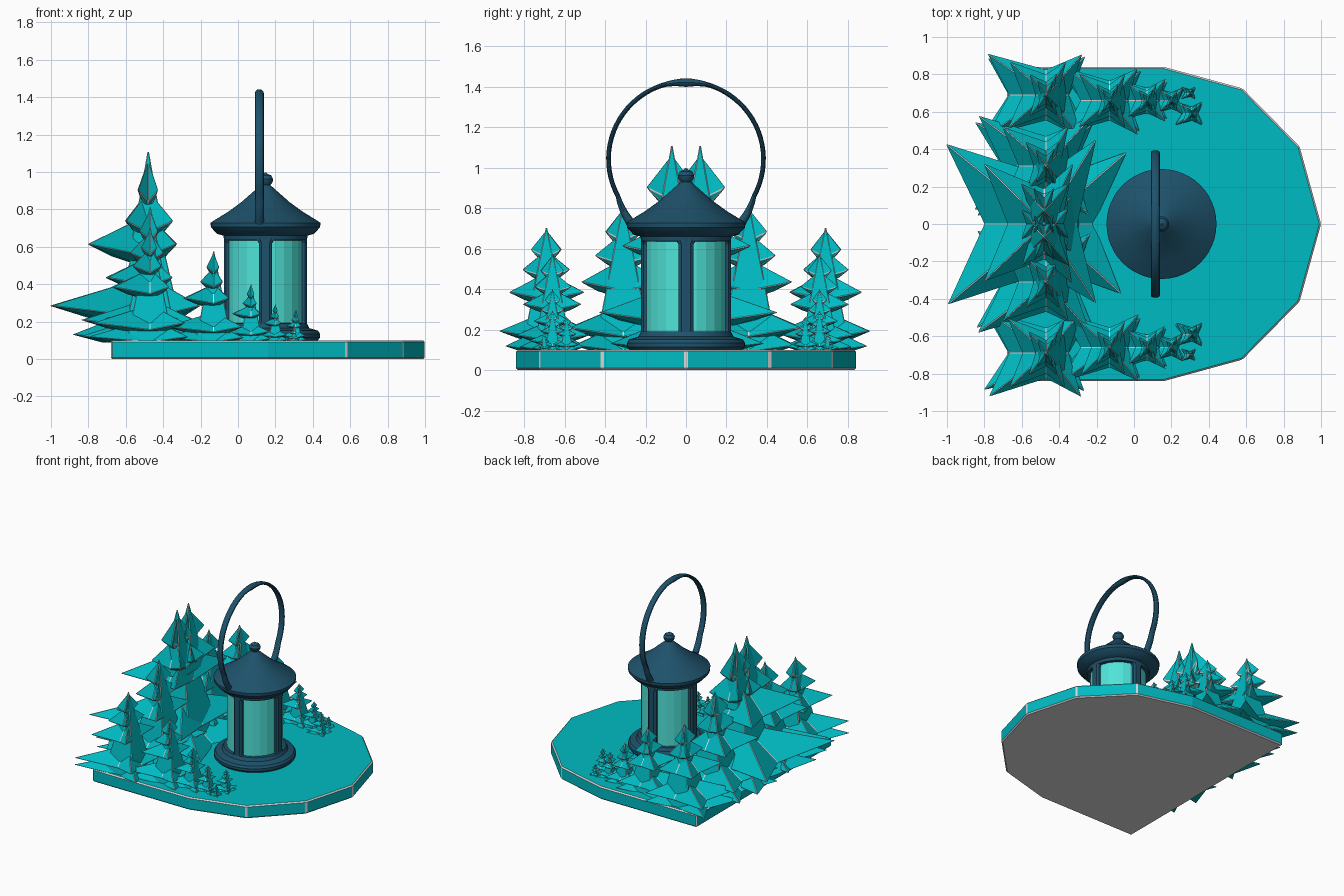
import bpy, bmesh, math, random
from mathutils import Vector

if "Cube" in bpy.data.objects:
    bpy.data.objects.remove(bpy.data.objects["Cube"])

random.seed(4)


def material(name, rgb):
    m = bpy.data.materials.new(name)
    m.diffuse_color = (*rgb, 1)
    m.use_nodes = True
    m.node_tree.nodes["Principled BSDF"].inputs["Base Color"].default_value = m.diffuse_color
    return m


TEAL = material("teal", (0.0, 0.50, 0.55))
DARK = material("dark blue metal", (0.013, 0.083, 0.145))
GLASS = material("pale aqua glass", (0.08, 0.78, 0.70))
GREY = material("worn grey", (0.70, 0.70, 0.70))


def make(name, bm, *mats, smooth=False):
    bmesh.ops.recalc_face_normals(bm, faces=bm.faces)
    me = bpy.data.meshes.new(name)
    bm.to_mesh(me)
    bm.free()
    ob = bpy.data.objects.new(name, me)
    bpy.context.collection.objects.link(ob)
    for m in mats:
        me.materials.append(m)
    if smooth:
        bpy.ops.object.select_all(action='DESELECT')
        ob.select_set(True)
        bpy.context.view_layer.objects.active = ob
        bpy.ops.object.shade_smooth_by_angle(angle=math.radians(35))
    return ob


def worn_edges(ob, width):
    b = ob.modifiers.new("worn edges", 'BEVEL')
    b.width, b.segments, b.material = width, 1, 1
    b.limit_method, b.angle_limit = 'ANGLE', math.radians(25)


def skin(bm, rings):
    """Join equal rings of points with quads and cap the ends."""
    vs = [[bm.verts.new(p) for p in r] for r in rings]
    n = len(vs[0])
    for a, b in zip(vs, vs[1:]):
        for i in range(n):
            j = (i + 1) % n
            bm.faces.new((a[i], a[j], b[j], b[i]))
    bm.faces.new(vs[0])
    bm.faces.new(vs[-1])


def lathe(name, profile, mat, cx, n=48, smooth=True):
    bm = bmesh.new()
    skin(bm, [[(cx + r * math.cos(2 * math.pi * i / n),
                r * math.sin(2 * math.pi * i / n), z) for i in range(n)]
              for r, z in profile])
    return make(name, bm, mat, smooth=smooth)


# Base plate: straight back, faceted round front, grey underside
half = [(-0.68, 0.84), (0.16, 0.84), (0.58, 0.725), (0.885, 0.415)]
outline = half + [(1.0, 0)] + [(x, -y) for x, y in reversed(half)]
bm = bmesh.new()
skin(bm, [[(x, y, z) for x, y in outline] for z in (0, 0.1)])
for f in bm.faces:
    if f.calc_center_median().z < 0.01:
        f.material_index = 1
worn_edges(make("base_plate", bm, TEAL, GREY), 0.009)

# Lantern, all turned round one axis
CX = 0.147
lathe("lantern_foot", [(0.28, 0.1), (0.292, 0.115), (0.292, 0.135), (0.28, 0.152),
                       (0.235, 0.165), (0.222, 0.19), (0.19, 0.192)], DARK, CX)
lathe("lantern_glass", [(0.2, 0.18), (0.2, 0.66)], GLASS, CX, 24, False)
lathe("lantern_roof", [(0.2, 0.635), (0.222, 0.637), (0.225, 0.66), (0.26, 0.67),
                       (0.292, 0.705), (0.294, 0.728), (0.28, 0.738), (0.2, 0.787),
                       (0.13, 0.838), (0.065, 0.895), (0.04, 0.918), (0.025, 0.93),
                       (0.038, 0.945), (0.041, 0.962), (0.03, 0.982), (0.012, 0.99),
                       (0.003, 0.998)], DARK, CX)

# Four lantern posts, flared at both ends
for k in range(4):
    a = k * math.pi / 2
    out, side = Vector((math.cos(a), math.sin(a), 0)), Vector((-math.sin(a), math.cos(a), 0))
    bm = bmesh.new()
    skin(bm, [[Vector((CX, 0, z)) + out * r + side * w
               for r, w in ((0.185, -s), (0.21, -s), (0.222, -s * 0.6),
                            (0.222, s * 0.6), (0.21, s), (0.185, s))]
              for z, s in ((0.18, 0.045), (0.2, 0.036), (0.62, 0.036), (0.645, 0.052))])
    make("lantern_post", bm, DARK)

# Carrying handle: flattened hoop with a thicker grip on top
rings = []
N = 56
for i in range(N + 1):
    a = math.radians(-48 + 276 * i / N)
    grip = max(0, 1 - abs(a - math.pi / 2) / 0.28)
    end = max(0, 1 - min(i, N - i) / 4)
    t = 0.0115 + 0.01 * grip + 0.011 * end
    R = 0.383 + 0.033 * end - 0.005 * grip
    rings.append([(0.114 + 0.024 * math.cos(b),
                   (R + t * math.sin(b)) * math.cos(a),
                   1.043 + (R + t * math.sin(b)) * math.sin(a))
                  for b in (2 * math.pi * j / 12 for j in range(12))])
bm = bmesh.new()
skin(bm, rings)
make("lantern_handle", bm, DARK, smooth=True)


# Spiky fir trees
def star_tier(bm, c, z, back, front, dy, rise, drop):
    """Four-pointed star of branches, tips level, notches drooping."""
    j = lambda: random.uniform(0.96, 1.04)
    tips = [(-back, dy), (-back, -dy), (front, -dy), (front, dy)]
    mids = [(-back * 0.62, 0), (0, -dy * 0.6), (front * 0.62, 0), (0, dy * 0.6)]
    ring = []
    for (tx, ty), (mx, my) in zip(tips, mids):
        ring.append(bm.verts.new((c[0] + tx * j(), c[1] + ty * j(), z)))
        ring.append(bm.verts.new((c[0] + mx, c[1] + my, max(0.09, z - drop * 0.5))))
    top = bm.verts.new((c[0], c[1], z + rise))
    low = bm.verts.new((c[0], c[1], max(0.08, z - drop)))
    for i in range(8):
        a, b = ring[i], ring[(i + 1) % 8]
        bm.faces.new((a, b, top))
        bm.faces.new((b, a, low))


def core(bm, c, z0, w, ztop):
    """Four-sided trunk cone."""
    vs = [bm.verts.new((c[0] + sx * w, c[1] + sy * w, z0))
          for sx, sy in ((-1, -1), (1, -1), (1, 1), (-1, 1))]
    tip = bm.verts.new((c[0], c[1], ztop))
    bm.faces.new(vs)
    for i in range(4):
        bm.faces.new((vs[i], vs[(i + 1) % 4], tip))


# height, back reach, front reach, side reach (all as parts of tree height)
TIERS = [(0.03, 0.53, 0.34, 0.33), (0.15, 0.52, 0.32, 0.37), (0.46, 0.33, 0.17, 0.30),
         (0.64, 0.15, 0.10, 0.19), (0.80, 0.08, 0.06, 0.125)]
EDGE = 0.004


def tree(name, x, y, h, tiers=TIERS, peak=None):
    bm = bmesh.new()
    for rz, bk, fr, dy in tiers:
        star_tier(bm, (x, y), 0.1 + rz * h, bk * h, fr * h, dy * h, 0.16 * h, 0.12 * h)
    if peak is None:
        core(bm, (x, y), 0.09, 0.2 * h, 0.1 + h)
    else:
        core(bm, (x, y), peak, 0.09, 0.1 + h)
    worn_edges(make(name, bm, TEAL, GREY), EDGE * min(1, 0.2 + h))


# Tall twin-peaked tree in the middle of the back
tall = [(0.03, 0.40, 0.42, 0.37), (0.18, 0.505, 0.28, 0.43), (0.50, 0.31, 0.15, 0.31)]
bm = bmesh.new()
for rz, bk, fr, dy in tall:
    star_tier(bm, (-0.48, 0), 0.1 + rz * 1.03, bk * 1.03, fr * 1.03, dy * 1.03, 0.16, 0.13)
core(bm, (-0.48, 0), 0.09, 0.2, 0.95)
worn_edges(make("tall_tree_skirt", bm, TEAL, GREY), EDGE)

for s in (1, -1):
    tree("tall_tree_peak", -0.48, s * 0.07, 1.03,
         [(0.62, 0.12, 0.13, 0.15), (0.78, 0.055, 0.05, 0.12)], 0.62)
    for name, x, y, h in (("back_tree", -0.47, 0.31, 0.73), ("corner_tree", -0.47, 0.69, 0.62),
                          ("side_tree", -0.13, 0.66, 0.49), ("small_tree", 0.07, 0.66, 0.31),
                          ("tiny_tree", 0.2, 0.66, 0.2), ("sapling", 0.31, 0.59, 0.17),
                          ("sprout", 0.3, 0.70, 0.09)):
        tree(name, x, s * y, h)
